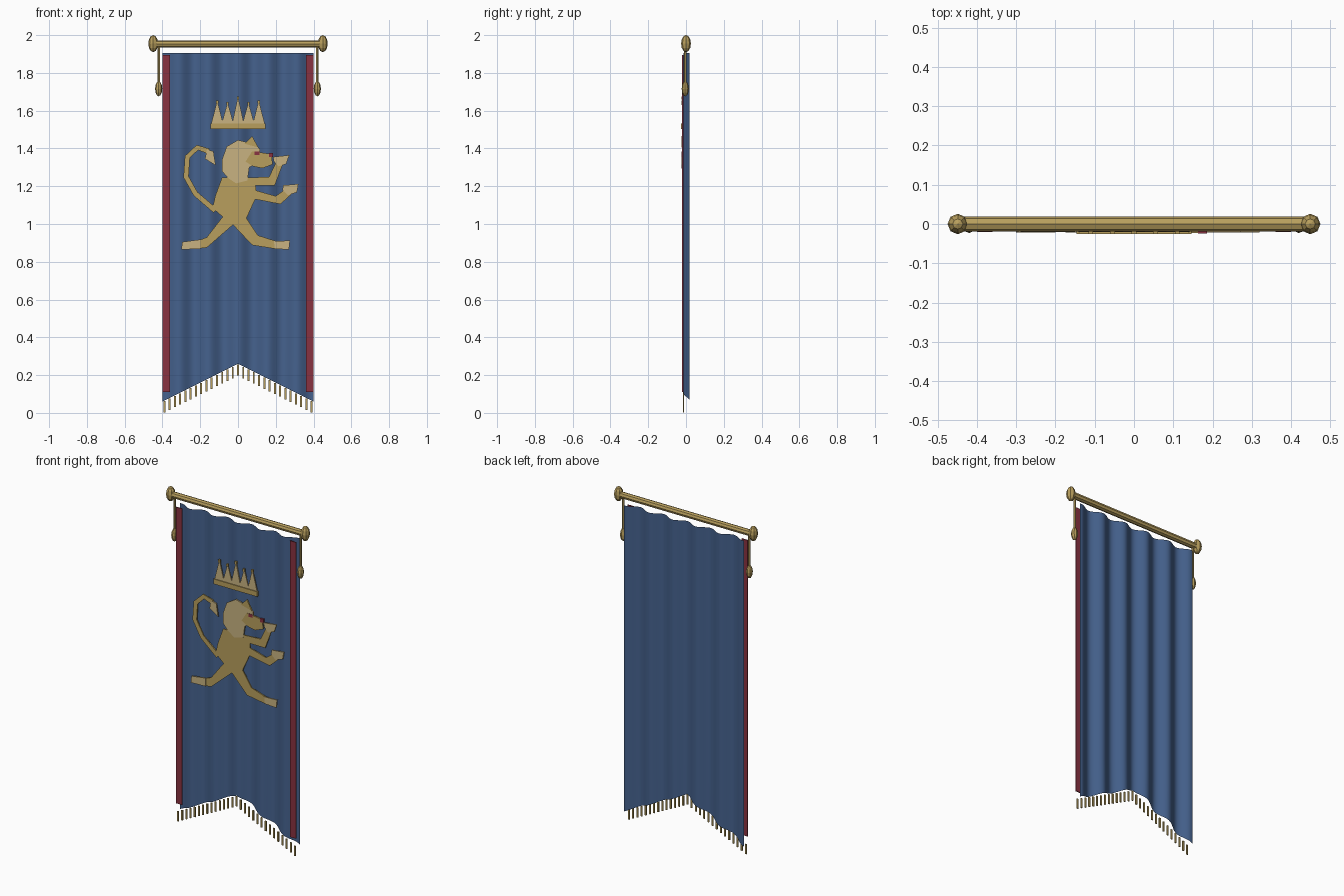
import bpy, bmesh, math
from mathutils import Vector

if "Cube" in bpy.data.objects:
    bpy.data.objects.remove(bpy.data.objects["Cube"])


def material(name, rgb):
    m = bpy.data.materials.new(name)
    m.diffuse_color = (*rgb, 1)
    m.use_nodes = True
    m.node_tree.nodes["Principled BSDF"].inputs["Base Color"].default_value = m.diffuse_color
    return m


BLUE = material("blue cloth", (0.060, 0.122, 0.270))
RED = material("dark red", (0.250, 0.032, 0.053))
GOLD = material("gold", (0.480, 0.345, 0.110))
PALE = material("pale gold", (0.580, 0.450, 0.220))


def finish(name, bm, mat, smooth=False):
    bmesh.ops.recalc_face_normals(bm, faces=bm.faces[:])
    me = bpy.data.meshes.new(name)
    bm.to_mesh(me)
    bm.free()
    me.materials.append(mat)
    for p in me.polygons:
        p.use_smooth = smooth
    ob = bpy.data.objects.new(name, me)
    bpy.context.collection.objects.link(ob)
    return ob


def plate(name, pts, mat, front=-0.021, back=-0.014):
    """Flat cut-out in the xz plane, given thickness along y."""
    bm = bmesh.new()
    face = bm.faces.new([bm.verts.new((x, front, z)) for x, z in pts])
    out = bmesh.ops.extrude_face_region(bm, geom=[face])
    for v in out["geom"]:
        if isinstance(v, bmesh.types.BMVert):
            v.co.y = back
    return finish(name, bm, mat)


def box(name, x0, x1, z0, z1, mat, front=-0.021, back=-0.014):
    return plate(name, [(x0, z0), (x1, z0), (x1, z1), (x0, z1)], mat, front, back)


def ribbon(name, path, width, mat):
    """Strip of even width along a path of (x, z) points."""
    p = [Vector(q) for q in path]
    left, right = [], []
    for i, q in enumerate(p):
        d = (p[min(i + 1, len(p) - 1)] - p[max(i - 1, 0)]).normalized()
        n = Vector((-d.y, d.x)) * width / 2
        left.append(q + n)
        right.append(q - n)
    return plate(name, left + right[::-1], mat)


def rod(name, a, b, r, sides, mat):
    a, b = Vector(a), Vector(b)
    bm = bmesh.new()
    bmesh.ops.create_cone(bm, cap_ends=True, segments=sides, radius1=r, radius2=r,
                          depth=(b - a).length)
    rot = (b - a).to_track_quat("Z", "Y")
    for v in bm.verts:
        v.co = rot @ v.co + (a + b) / 2
    return finish(name, bm, mat)


def knob(name, c, r, h, mat):
    bm = bmesh.new()
    bmesh.ops.create_uvsphere(bm, u_segments=8, v_segments=6, radius=1)
    for v in bm.verts:
        v.co = Vector((v.co.x * r, v.co.y * r, v.co.z * h)) + Vector(c)
    return finish(name, bm, mat)


def hem(x):
    return 0.26 - 0.2 * abs(x) / 0.4


# Rippled cloth with a notched hem
NX, NZ = 80, 8
bm = bmesh.new()
grid = []
for i in range(NX + 1):
    x = -0.4 + 0.8 * i / NX
    y = 0.003 - 0.016 * math.cos(2 * math.pi * x / 0.156)
    grid.append([bm.verts.new((x, y, hem(x) + (1.905 - hem(x)) * j / NZ))
                 for j in range(NZ + 1)])
for i in range(NX):
    for j in range(NZ):
        bm.faces.new((grid[i][j], grid[i + 1][j], grid[i + 1][j + 1], grid[i][j + 1]))
finish("cloth", bm, BLUE, True)

# Hanging pole, end knobs, cords, tassels and side trims
rod("pole", (-0.45, 0, 1.953), (0.45, 0, 1.953), 0.019, 8, GOLD)
for s, side in ((-1, "left"), (1, "right")):
    knob(side + "_finial", (s * 0.449, 0, 1.955), 0.026, 0.045, GOLD)
    rod(side + "_cord", (s * 0.42, -0.004, 1.72), (s * 0.42, -0.004, 1.95), 0.007, 6, GOLD)
    knob(side + "_tassel", (s * 0.42, -0.004, 1.716), 0.019, 0.04, GOLD)
    a, b = sorted((s * 0.36, s * 0.4))
    box(side + "_trim", a, b, 0.11, 1.895, RED, -0.020)

# Fringe strands along the hem
for i in range(29):
    x = -0.39 + 0.78 * i / 28
    box("fringe_strand", x - 0.005, x + 0.005, hem(x) - 0.063, hem(x) - 0.003,
        GOLD, -0.017, -0.011)

# Crown
box("crown_band", -0.146, 0.146, 1.502, 1.532, GOLD, -0.026)
for x, top in ((-0.11, 1.655), (-0.055, 1.645), (0, 1.675), (0.055, 1.645), (0.11, 1.655)):
    plate("crown_point", [(x - 0.032, 1.53), (x + 0.032, 1.53), (x, top)], PALE)
    box("crown_tip", x - 0.006, x + 0.006, top - 0.016, top, GOLD, -0.025)

# Lion body, legs and arms
plate("body", [(-0.085, 1.245), (0.0, 1.25), (0.09, 1.23), (0.1, 1.15), (0.04, 1.02),
               (-0.05, 1.01), (-0.135, 1.085), (-0.12, 1.15)], GOLD)
plate("rear_leg", [(-0.08, 1.04), (-0.01, 1.01), (-0.165, 0.875), (-0.205, 0.87),
                   (-0.205, 0.915), (-0.165, 0.93)], GOLD)
plate("front_leg", [(0.045, 1.03), (0.105, 0.94), (0.2, 0.91), (0.2, 0.868),
                    (0.075, 0.888), (-0.04, 1.01)], GOLD)
plate("lower_arm", [(0.07, 1.185), (0.2, 1.148), (0.245, 1.18), (0.28, 1.155),
                    (0.225, 1.105), (0.07, 1.135)], GOLD)
plate("upper_arm", [(0.05, 1.245), (0.165, 1.25), (0.2, 1.325), (0.235, 1.31),
                    (0.195, 1.205), (0.05, 1.205)], GOLD)

# Paws
F = -0.022
plate("rear_paw", [(-0.295, 0.905), (-0.2, 0.918), (-0.2, 0.868), (-0.3, 0.865)], PALE, F)
plate("front_paw", [(0.19, 0.91), (0.275, 0.912), (0.27, 0.865), (0.195, 0.868)], PALE, F)
plate("lower_hand", [(0.24, 1.205), (0.32, 1.212), (0.312, 1.168), (0.265, 1.152),
                     (0.235, 1.18)], PALE, F)
plate("upper_hand", [(0.185, 1.355), (0.272, 1.365), (0.255, 1.317), (0.215, 1.305),
                     (0.19, 1.33)], PALE, F)

# Head
plate("mane", [(-0.085, 1.34), (-0.06, 1.41), (0.0, 1.445), (0.06, 1.43), (0.115, 1.4),
               (0.12, 1.33), (0.06, 1.3), (0.05, 1.23), (-0.01, 1.215), (-0.055, 1.245),
               (-0.085, 1.28)], PALE, F)
plate("muzzle", [(0.075, 1.385), (0.18, 1.37), (0.182, 1.315), (0.13, 1.295), (0.08, 1.305),
                 (0.04, 1.33)], GOLD, -0.023)
plate("ear", [(0.035, 1.425), (0.075, 1.465), (0.108, 1.405)], GOLD, -0.023)
box("eye", 0.088, 0.113, 1.366, 1.385, RED, -0.0245)
box("nose", 0.163, 0.186, 1.354, 1.376, RED, -0.0245)

# Tail with tuft
ribbon("tail", [(-0.12, 1.07), (-0.225, 1.16), (-0.275, 1.25), (-0.268, 1.355), (-0.215, 1.405),
                (-0.155, 1.385)], 0.028, GOLD)
plate("tail_tuft", [(-0.165, 1.395), (-0.13, 1.385), (-0.118, 1.31), (-0.175, 1.345)], PALE, F)
